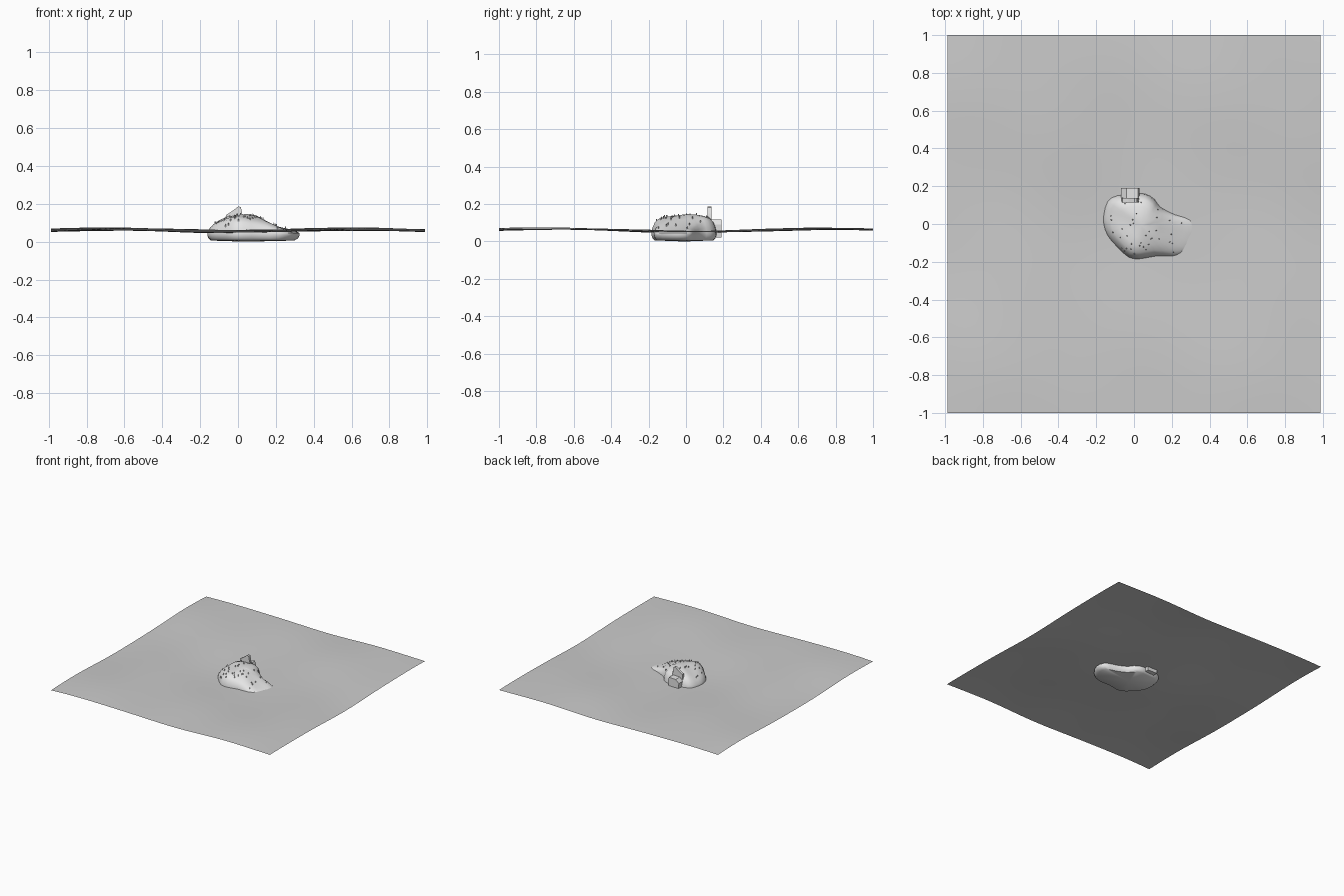
import bpy
import bmesh
import random
from math import cos, sin, pi
from mathutils import Vector, Matrix
from mathutils.bvhtree import BVHTree

random.seed(4)
cube = bpy.data.objects.get("Cube")
if cube:
    bpy.data.objects.remove(cube)


def material(name, value):
    mat = bpy.data.materials.new(name)
    mat.use_nodes = True
    color = (value, value, value, 1)
    mat.diffuse_color = color
    mat.node_tree.nodes["Principled BSDF"].inputs["Base Color"].default_value = color
    return mat


def finish(bm, name, mat, angle=None):
    mesh = bpy.data.meshes.new(name)
    bm.to_mesh(mesh)
    bm.free()
    obj = bpy.data.objects.new(name, mesh)
    bpy.context.collection.objects.link(obj)
    mesh.materials.append(mat)
    if angle:
        bpy.ops.object.select_all(action="DESELECT")
        obj.select_set(True)
        bpy.context.view_layer.objects.active = obj
        bpy.ops.object.shade_smooth_by_angle(angle=angle)
    return obj


def lerp_table(table, x):
    for (x0, z0), (x1, z1) in zip(table, table[1:]):
        if x <= x1:
            return z0 + (z1 - z0) * max(0, (x - x0) / (x1 - x0))
    return table[-1][1]


sea_grey = material("sea grey", 0.6)
rock_grey = material("rock grey", 0.78)

# Gently rolling sea sheet
bm = bmesh.new()
bmesh.ops.create_grid(bm, x_segments=64, y_segments=64, size=1)
for v in bm.verts:
    x, y = v.co.xy
    ripple = 0.0025 * sin(7 * x + 3 * y) * cos(6 * y - 2 * x)
    v.co.z = 0.06 - 0.006 * cos(pi * x / 0.65) - 0.008 * cos(pi * y / 0.75) + ripple
    v.co.x *= 0.988
finish(bm, "sea_surface", sea_grey, pi / 3)

# Island shoreline, smoothed by inserting midpoints
shore = [Vector(p) for p in (
    (-0.16, 0.05), (-0.14, 0.12), (-0.09, 0.15), (0, 0.16), (0.06, 0.16),
    (0.11, 0.13), (0.14, 0.09), (0.22, 0.05), (0.31, 0.02), (0.325, -0.05),
    (0.28, -0.13), (0.22, -0.17), (0.12, -0.17), (0.03, -0.185),
    (-0.03, -0.175), (-0.09, -0.12), (-0.14, -0.06), (-0.16, 0))]
outline = []
for i, p in enumerate(shore):
    q, r, before = shore[(i + 1) % len(shore)], shore[(i + 2) % len(shore)], shore[i - 1]
    outline += [p, ((p + q) * 9 - before - r) / 16]

ridge = ((-0.16, 0.09), (-0.1, 0.118), (-0.05, 0.135), (0.04, 0.14), (0.1, 0.135),
         (0.15, 0.115), (0.2, 0.088), (0.26, 0.068), (0.33, 0.055))
slope = ((0, 1), (0.35, 1), (0.6, 0.95), (0.8, 0.82), (0.9, 0.62), (0.97, 0.32), (1, 0))
middle = Vector((0.04, -0.01))


def land_height(x, y, t):
    lumps = 0.006 * sin(28 * x + 9 * y) * cos(23 * y)
    top = lerp_table(ridge, x) + 0.05 * y + lumps
    return 0.045 + (top - 0.045) * lerp_table(slope, t)


# Island lofted from its foot up to the summit
bm = bmesh.new()
rings = []
for t, foot in ((0.9, 0.006), (0.97, 0.018), (1, 0.034)):
    rings.append([bm.verts.new((*(middle + (p - middle) * t), foot)) for p in outline])
for t in (1, 0.97, 0.9, 0.8, 0.6, 0.35, 0.15):
    ring = []
    for p in outline:
        x, y = middle + (p - middle) * t
        ring.append(bm.verts.new((x, y, land_height(x, y, t))))
    rings.append(ring)
for low, high in zip(rings, rings[1:]):
    for i in range(len(low)):
        bm.faces.new((low[i - 1], low[i], high[i], high[i - 1]))
summit = bm.verts.new((*middle, land_height(*middle, 0)))
keel = bm.verts.new((*middle, 0))
for i in range(len(outline)):
    bm.faces.new((rings[-1][i - 1], rings[-1][i], summit))
    bm.faces.new((rings[0][i], rings[0][i - 1], keel))
bmesh.ops.recalc_face_normals(bm, faces=bm.faces)
ground = BVHTree.FromBMesh(bm)
finish(bm, "island", rock_grey, pi / 4)


def prism(name, profile, y0, y1):
    """Extrude an x-z profile along y."""
    bm = bmesh.new()
    face = bm.faces.new([bm.verts.new((x, y0, z)) for x, z in profile])
    out = bmesh.ops.extrude_face_region(bm, geom=[face])
    moved = [g for g in out["geom"] if isinstance(g, bmesh.types.BMVert)]
    bmesh.ops.translate(bm, verts=moved, vec=(0, y1 - y0, 0))
    bmesh.ops.recalc_face_normals(bm, faces=bm.faces)
    finish(bm, name, rock_grey)


# Rock shelf and pointed crag at the back
prism("back_shelf", ((-0.065, 0.022), (0.022, 0.02), (0.03, 0.09), (0.02, 0.118),
                     (-0.04, 0.115), (-0.068, 0.09)), 0.12, 0.19)
prism("crag", ((-0.07, 0.08), (0.03, 0.08), (0.022, 0.15), (0.015, 0.182),
               (0.002, 0.187), (-0.03, 0.162), (-0.062, 0.142)), 0.115, 0.137)

# Small shrubs scattered over the land
bm = bmesh.new()
count = 0
while count < 38:
    x, y = random.uniform(-0.14, 0.29), random.uniform(-0.16, 0.13)
    hit = ground.ray_cast(Vector((x, y, 1)), Vector((0, 0, -1)))[0]
    if hit and hit.z > 0.065:
        bmesh.ops.create_cone(bm, cap_ends=True, segments=5, radius1=0.004, radius2=0.002,
                              depth=0.014, matrix=Matrix.Translation(hit + Vector((0, 0, 0.004))))
        count += 1
finish(bm, "shrubs", rock_grey)
